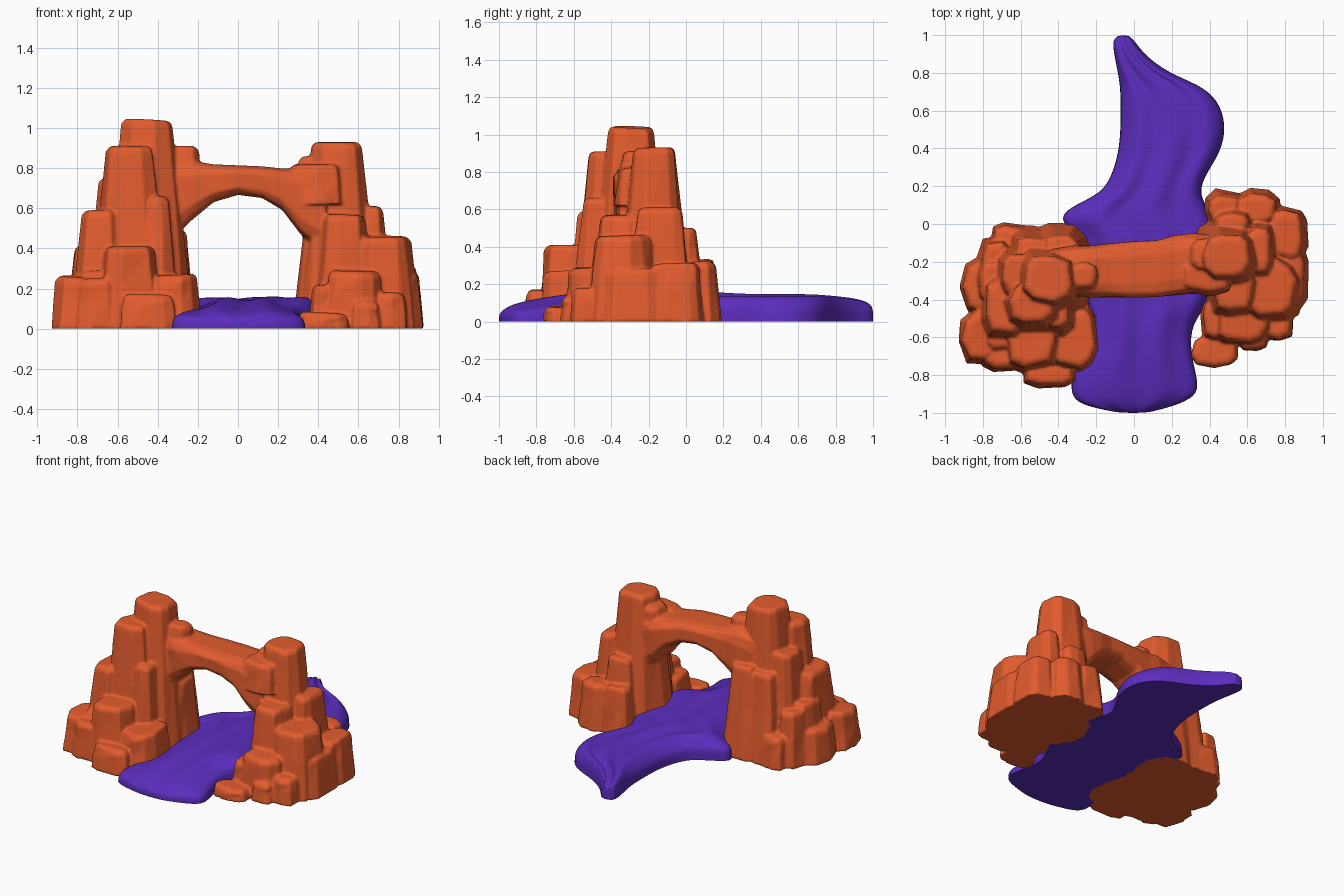
import bpy, bmesh, math, random

if "Cube" in bpy.data.objects:
    bpy.data.objects.remove(bpy.data.objects["Cube"])
random.seed(7)


def material(name, col):
    m = bpy.data.materials.new(name)
    m.diffuse_color = (*col, 1)
    m.use_nodes = True
    m.node_tree.nodes["Principled BSDF"].inputs["Base Color"].default_value = m.diffuse_color
    return m


ORANGE = material("rock_orange", (0.76, 0.107, 0.027))
PURPLE = material("river_purple", (0.105, 0.026, 0.51))


def loft(bm, rings):
    """Skin closed rings of equal length and cap both ends."""
    vs = [[bm.verts.new(p) for p in r] for r in rings]
    n = len(vs[0])
    for a, b in zip(vs, vs[1:]):
        for i in range(n):
            j = (i + 1) % n
            bm.faces.new((a[i], a[j], b[j], b[i]))
    bm.faces.new(vs[0][::-1])
    bm.faces.new(vs[-1])


def sq(v, e):
    return math.copysign(abs(v) ** e, v)


def rock(bm, x0, x1, y0, y1, h, z0=0.0):
    """Tapered irregular boulder; the extents are those of its flat top."""
    n = random.choice((8, 9, 10))
    cx, cy, rx, ry = (x0 + x1) / 2, (y0 + y1) / 2, (x1 - x0) / 2, (y1 - y0) / 2
    off = random.uniform(0, 1)
    poly = []
    for i in range(n):
        a = (i + off + random.uniform(-.22, .22)) * math.tau / n
        k = random.uniform(.98, 1.08)
        poly.append((sq(math.cos(a), .7) * k, sq(math.sin(a), .7) * k))
    tx, ty = random.uniform(-.06, .06), random.uniform(-.06, .06)
    b = min(.03, h * .3)
    rings = []
    for z, inset in ((z0, 0), (z0 + (h - z0) * .55, 0), (h - b, 0), (h - b * .3, .008), (h, .025)):
        grow = (h - z) * .1 - inset
        tilt = 1 if z > z0 + (h - z0) * .6 else 0
        ring = []
        for px, py in poly:
            g = grow + (random.uniform(-.006, .006) if inset == 0 else 0)
            x, y = px * (rx + g), py * (ry + g)
            ring.append((cx + x, cy + y, z + tilt * (tx * x + ty * y)))
        rings.append(ring)
    loft(bm, rings)


def finish(bm, name, mat):
    bmesh.ops.recalc_face_normals(bm, faces=bm.faces)
    me = bpy.data.meshes.new(name)
    bm.to_mesh(me)
    bm.free()
    me.materials.append(mat)
    for p in me.polygons:
        p.use_smooth = True
    ob = bpy.data.objects.new(name, me)
    bpy.context.collection.objects.link(ob)
    return ob


LEFT = [  # left tower and its steps
    (-.58, -.33, -.41, -.17, 1.04), (-.65, -.43, -.52, -.33, .91), (-.70, -.50, -.36, -.16, .75),
    (-.45, -.35, -.55, -.36, .66), (-.78, -.58, -.57, -.30, .59), (-.67, -.42, -.75, -.48, .41),
    (-.81, -.65, -.42, -.20, .41), (-.90, -.70, -.72, -.47, .26), (-.44, -.20, -.75, -.45, .27),
    (-.58, -.33, -.85, -.74, .17), (-.80, -.60, -.76, -.55, .25), (-.90, -.70, -.45, -.20, .24),
    (-.47, -.30, -.17, -.06, .64), (-.62, -.46, -.22, -.07, .62), (-.74, -.58, -.15, -.01, .22),
    (-.56, -.40, -.12, -.03, .20), (-.80, -.66, -.28, -.10, .38), (-.40, -.26, -.30, -.10, .49),
    (-.34, -.20, -.34, -.21, .91, .72), (-.78, -.64, -.66, -.56, .29)]
RIGHT = [  # right tower and its steps
    (.37, .61, -.28, -.06, .93), (.60, .72, -.26, -.02, .61), (.43, .63, -.46, -.20, .57),
    (.58, .85, -.48, -.20, .46), (.72, .89, -.18, .07, .31), (.45, .70, -.62, -.40, .29),
    (.37, .50, -.60, -.40, .22), (.31, .54, -.75, -.60, .08), (.68, .83, -.60, -.42, .18),
    (.56, .70, -.66, -.50, .14), (.76, .90, -.42, -.15, .28), (.44, .60, -.06, .06, .50),
    (.40, .56, .00, .15, .33), (.56, .74, .00, .15, .32), (.36, .48, -.35, -.05, .52),
    (.26, .51, -.36, -.18, .82, .62), (.30, .46, -.24, -.08, .86, .66)]
BRIDGE = [  # x, top, underside, front, back
    (-.44, .83, .40, -.37, -.13), (-.32, .85, .45, -.38, -.11), (-.24, .84, .53, -.39, -.11),
    (-.12, .82, .63, -.39, -.10), (0, .815, .665, -.39, -.09), (.12, .81, .65, -.39, -.08),
    (.22, .80, .59, -.38, -.06), (.31, .80, .47, -.37, -.05), (.44, .80, .36, -.36, -.05)]

# Rock arch: boulders and span fused into one weathered surface
bm = bmesh.new()
for r in LEFT + RIGHT:
    rock(bm, *r)
rings = []
for x, zt, zb, y0, y1 in BRIDGE:
    ring = []
    for i in range(12):
        a = (i + .5) * math.tau / 12
        k = random.uniform(.97, 1.03)
        ring.append((x, (y0 + y1) / 2 + sq(math.cos(a), .55) * k * (y1 - y0) / 2,
                     (zt + zb) / 2 + sq(math.sin(a), .5) * (zt - zb) / 2))
    rings.append(ring)
loft(bm, rings)
arch = finish(bm, "rock_arch", ORANGE)
rm = arch.modifiers.new("fuse", 'REMESH')
rm.mode = 'VOXEL'
rm.voxel_size = .009
rm.use_smooth_shade = True
sm = arch.modifiers.new("weather", 'SMOOTH')
sm.factor, sm.iterations = .5, 2

RIVER = [  # y, left bank, right bank, height
    (1.0, -.08, -.03, .07), (.975, -.115, 0, .10), (.9, -.105, .05, .12), (.8, -.085, .18, .13),
    (.74, -.075, .34, .135), (.66, -.07, .445, .14), (.52, -.07, .49, .14), (.38, -.08, .46, .14),
    (.25, -.12, .37, .145), (.17, -.17, .35, .15), (.115, -.28, .37, .15), (.06, -.38, .40, .15),
    (0, -.38, .42, .15), (-.08, -.28, .42, .15), (-.25, -.25, .42, .15), (-.42, -.25, .40, .15),
    (-.53, -.22, .30, .15), (-.68, -.25, .30, .135), (-.8, -.33, .33, .115),
    (-.9, -.335, .345, .095), (-.955, -.29, .24, .075), (-.99, -.13, .11, .05), (-1.0, -.07, .06, .03)]

# River: domed ribbon with flow grooves and a flat bottom
bm = bmesh.new()
N = 24
rings = []
for y, xl, xr, h in RIVER:
    ring = []
    for i in range(N + 1):
        a = math.pi * i / N
        s = -sq(math.cos(a), .75)
        x = (xl + xr) / 2 + s * (xr - xl) / 2
        up = abs(math.sin(a)) ** (.65 if y < -.5 else .5) if 0 < i < N else 0
        z = h * up
        z += up * h * .09 * math.sin(9 * s + 2.5 * y)
        z += up * .07 * math.exp(-((x - .33) ** 2 / .008 + (y + .36) ** 2 / .015))
        ring.append((x, y, z))
    rings.append(ring)
loft(bm, rings)
# keep the bottom rim sharp but let its outline curve
crease = bm.edges.layers.float.new('crease_edge')
for e in bm.edges:
    p, q = (v.co for v in e.verts)
    if max(p.z, q.z) < 1e-5 and (abs(p.y - q.y) > 1e-4 or abs(p.y) > .999):
        e[crease] = 1
river = finish(bm, "river", PURPLE)
sub = river.modifiers.new("smooth_flow", 'SUBSURF')
sub.levels = sub.render_levels = 2
bpy.context.view_layer.objects.active = river
river.select_set(True)
bpy.ops.object.shade_smooth_by_angle(angle=math.radians(50))
